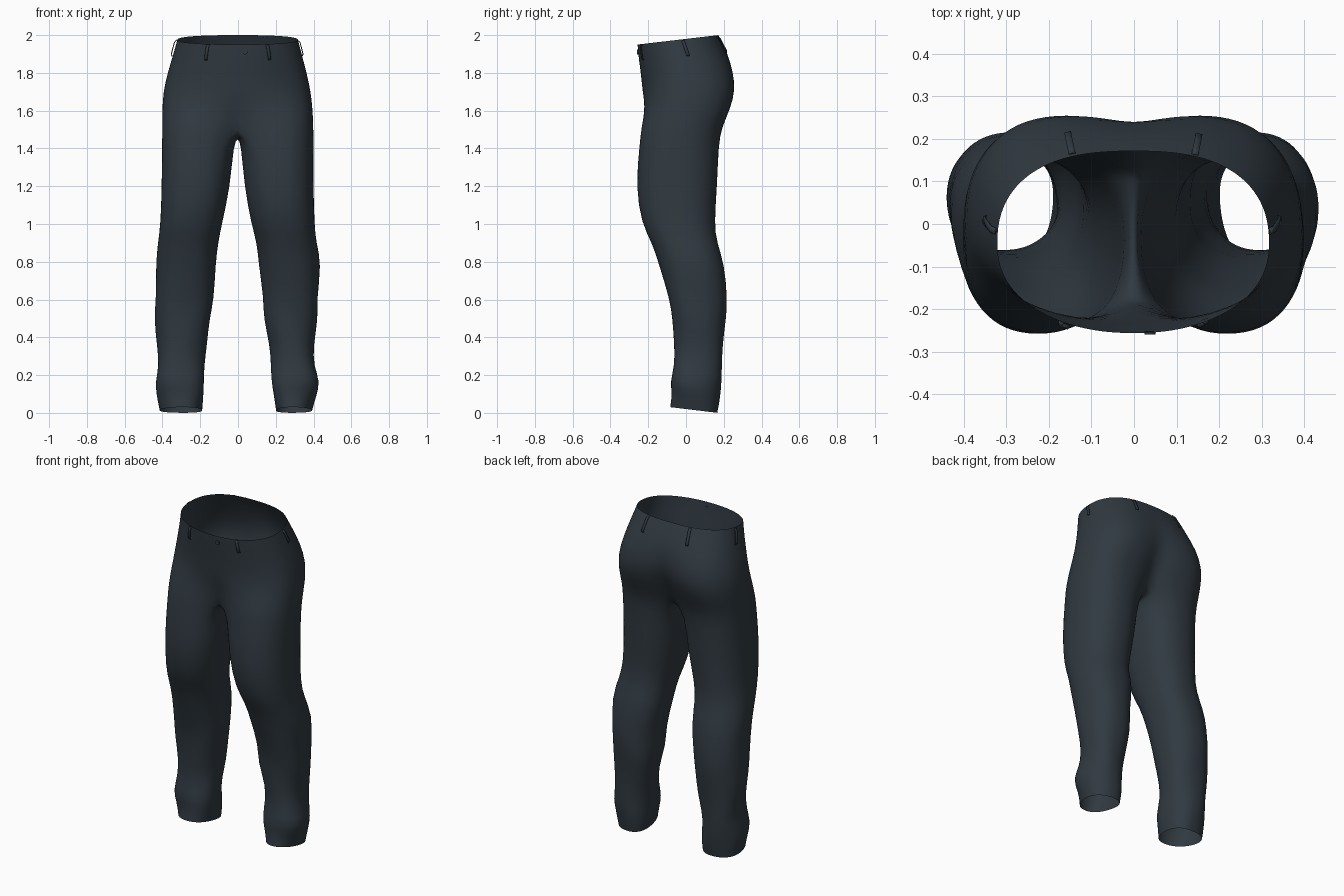
import bpy, bmesh, math
from mathutils import Vector

cube = bpy.data.objects.get("Cube")
if cube:
    bpy.data.objects.remove(cube, do_unlink=True)

fabric = bpy.data.materials.new("dark slate fabric")
fabric.use_nodes = True
colour = (0.030, 0.042, 0.053, 1)
fabric.diffuse_color = colour
fabric.node_tree.nodes["Principled BSDF"].inputs["Base Color"].default_value = colour

# height, outer left, outer right, inner left, inner right, front y, back y
ROWS = [
    (1.95, .318, .322, 0, 0, -.257, .172),
    (1.87, .340, .345, 0, 0, -.25, .22),
    (1.78, .365, .375, 0, 0, -.237, .26),
    (1.69, .386, .396, 0, 0, -.23, .272),
    (1.60, .396, .402, 0, 0, -.232, .24),
    (1.51, .40, .402, 0, 0, -.238, .19),
    (1.42, .40, .402, .016, .024, -.246, .173),
    (1.20, .40, .405, .033, .04, -.268, .166),
    (1.00, .405, .41, .07, .085, -.236, .15),
    (.90, .415, .425, .10, .105, -.18, .165),
    (.79, .44, .432, .105, .115, -.142, .207),
    (.60, .42, .437, .14, .13, -.09, .217),
    (.50, .422, .442, .13, .147, -.075, .21),
    (.36, .40, .43, .17, .165, -.058, .198),
    (.25, .405, .422, .178, .183, -.062, .188),
    (.17, .435, .437, .177, .18, -.09, .184),
    (.10, .41, .427, .185, .178, -.073, .18),
    (.03, .39, .412, .20, .188, -.08, .17),
]
CROTCH = 5          # last row before the legs part
OUTER, INNER = 24, 10
SPREAD = math.radians(135)


def power(value, exponent):
    return math.copysign(abs(value) ** exponent, value)


def smooth(value, low, high):
    t = min(1, max(0, (value - low) / (high - low)))
    return t * t * (3 - 2 * t)


def tilt(z):
    """Rise of the back of a row over its front: waistband up, hem down."""
    return .05 * max(0, (z - 1.5) / .45) - .03 * max(0, 1 - (z - .03) / .25)


def section(row, side, angle, u=None):
    """Point on a row; u runs -1 to 1 from centre front to centre back on the hips."""
    z, out_l, out_r, in_l, in_r, front, back = row
    outer, inner = (out_l, in_l) if side > 0 else (out_r, in_r)
    cx, rx = (outer + inner) / 2, (outer - inner) / 2
    cy, ry = (front + back) / 2, (back - front) / 2
    x = cx + rx * power(math.cos(angle), .88)
    y = power(math.sin(angle), .9)
    if u is not None:
        # hips blend from one wide oval into two leg shapes
        a = u * math.pi / 2
        s = (1 + math.sin(a)) / 2
        w = (1 - s) * (1 - smooth(z, 1.5, 1.68)) + s * (1 - smooth(z, 1.53, 1.9))
        end = cx + rx * power(math.cos(SPREAD), .88)
        x = w * (x - end * abs(u) ** 6) + (1 - w) * outer * power(math.cos(a), .92 - .12 * s)
        y = w * y + (1 - w) * power(math.sin(a), .95 - .15 * s)
        if abs(u) == 1:
            x = 0
    elif z < .9:
        # gentle cloth folds on the lower leg
        fold = .005 * math.sin(3 * angle + 17 * z)
        x += fold * math.cos(angle)
        y += fold * math.sin(angle) / ry
    return Vector((side * x, cy + ry * y, z + tilt(z) * (1 + y) / 2))


def make_object(name, bm):
    mesh = bpy.data.meshes.new(name)
    bm.to_mesh(mesh)
    bm.free()
    mesh.materials.append(fabric)
    for p in mesh.polygons:
        p.use_smooth = True
    obj = bpy.data.objects.new(name, mesh)
    bpy.context.collection.objects.link(obj)
    return obj


# Trousers: each half is an open hip shell continuing into a closed leg tube
bm = bmesh.new()
for side in (1, -1):
    grid = []
    for i, row in enumerate(ROWS):
        ring = []
        for k in range(OUTER + 1):
            u = 2 * k / OUTER - 1
            ring.append(section(row, side, u * SPREAD, u if i <= CROTCH else None))
        if i >= CROTCH:
            for k in range(1, INNER):
                v = k / INNER
                p = section(row, side, SPREAD + v * (2 * math.pi - 2 * SPREAD))
                if i == CROTCH:
                    p.x = 0
                    p.z -= .05 * math.sin(math.pi * v)
                ring.append(p)
        grid.append([bm.verts.new(p) for p in ring])
    for i in range(len(grid) - 1):
        top, low = grid[i], grid[i + 1]
        count = OUTER if i < CROTCH else len(top)
        for k in range(count):
            n = (k + 1) % len(top)
            quad = [top[k], low[k], low[n], top[n]]
            bm.faces.new(quad if side > 0 else quad[::-1])
seam = [v for v in bm.verts if abs(v.co.x) < 1e-5]
bmesh.ops.remove_doubles(bm, verts=seam, dist=1e-4)
trousers = make_object("trousers", bm)
trousers.modifiers.new("smoothing", "SUBSURF").levels = 1
trousers.modifiers["smoothing"].render_levels = 1


def hip_point(side, u, z):
    """Point on the waist area, interpolated between rows."""
    for a, b in zip(ROWS, ROWS[1:]):
        if b[0] <= z:
            t = (a[0] - z) / (a[0] - b[0])
            row = [p + (q - p) * t for p, q in zip(a, b)]
            return section(row, side, u * SPREAD, u)


# Belt loops: narrow raised strips following the waist
def belt_loop(name, side, u):
    bm = bmesh.new()
    pairs = []
    for z, lift in ((1.945, .002), (1.935, .009), (1.90, .009), (1.875, .009), (1.867, .001)):
        p = hip_point(side, u, z)
        along = (hip_point(side, u + .02, z) - p).normalized()
        out = Vector((along.y, -along.x, 0)).normalized() * side
        pairs.append([bm.verts.new(p + out * lift + along * w) for w in (-.008, .008)])
    for a, b in zip(pairs, pairs[1:]):
        bm.faces.new((a[0], b[0], b[1], a[1]))
    obj = make_object(name, bm)
    obj.modifiers.new("thickness", "SOLIDIFY").thickness = .004


for side, label in ((1, "left"), (-1, "right")):
    belt_loop(f"front_belt_loop_{label}", side, -.7)
    belt_loop(f"side_belt_loop_{label}", side, .05)
    belt_loop(f"back_belt_loop_{label}", side, .76)

# Waist button
spot = hip_point(1, -.94, 1.91)
bpy.ops.mesh.primitive_cylinder_add(vertices=16, radius=.013, depth=.008,
                                    location=spot + Vector((0, -.003, 0)),
                                    rotation=(math.pi / 2, 0, 0))
button = bpy.context.object
button.name = "waist_button"
button.data.materials.append(fabric)
bpy.ops.object.shade_smooth_by_angle()
